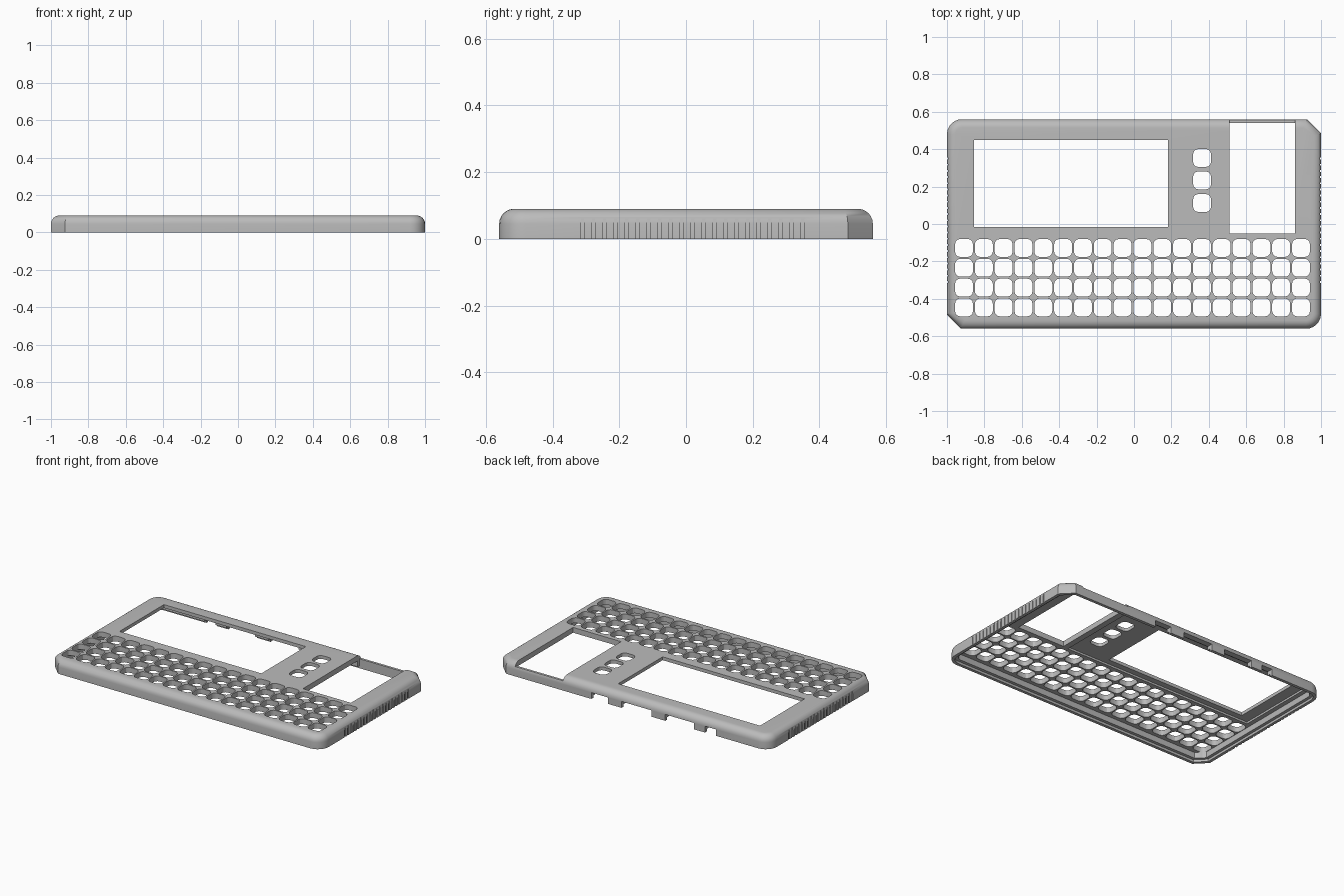
import bpy, bmesh, math

if "Cube" in bpy.data.objects:
    bpy.data.objects.remove(bpy.data.objects["Cube"])

A, B, H = 1.0, 0.56, 0.09          # half width, half depth, height
CORNER, CHAMFER, EDGE = 0.08, 0.075, 0.045


def arc(cx, cy, r, start, n=6):
    return [(cx + r * math.cos(math.radians(start + 90 * i / n)),
             cy + r * math.sin(math.radians(start + 90 * i / n))) for i in range(n + 1)]


def outline(d):
    """Case outline moved inward by d: two round and two cut corners."""
    a, b, r, c = A - d, B - d, CORNER - d, CHAMFER - 0.586 * d
    return (arc(a - r, -b + r, r, -90) + [(a, b - c), (a - c, b)]
            + arc(-a + r, b - r, r, 90) + [(-a, -b + c), (-a + c, -b)])


def add_loft(bm, rings):
    loops = [[bm.verts.new((x, y, z)) for x, y in pts] for pts, z in rings]
    n = len(loops[0])
    bm.faces.new(loops[0][::-1])
    bm.faces.new(loops[-1])
    for lo, hi in zip(loops, loops[1:]):
        for i in range(n):
            j = (i + 1) % n
            bm.faces.new((lo[i], lo[j], hi[j], hi[i]))


def box(x0, x1, y0, y1, z0=-0.05, z1=0.2):
    pts = [(x0, y0), (x1, y0), (x1, y1), (x0, y1)]
    return [(pts, z0), (pts, z1)]


def round_hole(x, y, h=0.048, r=0.028):
    pts = []
    for sx, sy, start in ((1, -1, -90), (1, 1, 0), (-1, 1, 90), (-1, -1, 180)):
        pts += arc(x + sx * (h - r), y + sy * (h - r), r, start, 3)
    return [(pts, -0.05), (pts, 0.2)]


def make(name, lofts):
    bm = bmesh.new()
    for rings in lofts:
        add_loft(bm, rings)
    bmesh.ops.recalc_face_normals(bm, faces=bm.faces)
    me = bpy.data.meshes.new(name)
    bm.to_mesh(me)
    bm.free()
    ob = bpy.data.objects.new(name, me)
    bpy.context.collection.objects.link(ob)
    return ob


# Outer body with rounded top edge
rings = [(outline(0), 0)]
for i in range(7):
    t = math.pi / 2 * i / 6
    rings.append((outline(EDGE * (1 - math.cos(t))), H - EDGE + EDGE * math.sin(t)))
case = make("case_top", [rings])

# Hollow underside, stepped lip, thinner plate around the display
cavity = make("cavity_cutter", [[(outline(0.04), -0.05), (outline(0.04), 0.055)]])
lip = make("lip_cutter", [[(outline(0.02), -0.05), (outline(0.02), 0.016)]])
recess = make("recess_cutter", [box(-0.93, 0.47, -0.055, 0.5, 0.03, 0.068)])

# Key grid, side buttons, display window and module slot
holes = [round_hole(-0.909 + 0.106 * c, -0.128 - 0.106 * r) for c in range(18) for r in range(4)]
holes += [round_hole(0.364, y) for y in (0.353, 0.233, 0.112)]
holes += [box(-0.856, 0.182, -0.016, 0.449), box(0.51, 0.861, -0.05, 0.54)]
openings = make("opening_cutter", holes)

# Lowered back wall at the slot, plus connector notches along the back edge
gap = make("back_gap_cutter", [box(0.51, 0.861, 0.5, 0.6, 0.062, 0.2)])
notches = make("notch_cutter", [box(x0, x1, 0.5, 0.6, -0.05, 0.042) for x0, x1 in
                                ((0.18, 0.30), (-0.14, 0.08), (-0.45, -0.24), (-0.61, -0.53))])

# Shallow grip grooves on both sides
grooves = make("groove_cutter", [box(s * A - 0.005, s * A + 0.005, y - 0.005, y + 0.005, -0.05, 0.07)
                                 for s in (-1, 1) for y in [-0.31 + 0.033 * i for i in range(21)]])

cutters = [cavity, lip, recess, openings, gap, notches, grooves]
for cutter in cutters:
    mod = case.modifiers.new(cutter.name, 'BOOLEAN')
    mod.operation, mod.solver, mod.object = 'DIFFERENCE', 'EXACT', cutter
mesh = bpy.data.meshes.new_from_object(case.evaluated_get(bpy.context.evaluated_depsgraph_get()))
case.modifiers.clear()
case.data = mesh
for cutter in cutters:
    bpy.data.objects.remove(cutter)

grey = bpy.data.materials.new("plain_grey")
grey.diffuse_color = (0.5, 0.5, 0.5, 1)
grey.use_nodes = True
grey.node_tree.nodes["Principled BSDF"].inputs["Base Color"].default_value = grey.diffuse_color
case.data.materials.clear()
case.data.materials.append(grey)

bpy.context.view_layer.objects.active = case
case.select_set(True)
bpy.ops.object.shade_smooth_by_angle(angle=math.radians(30))
